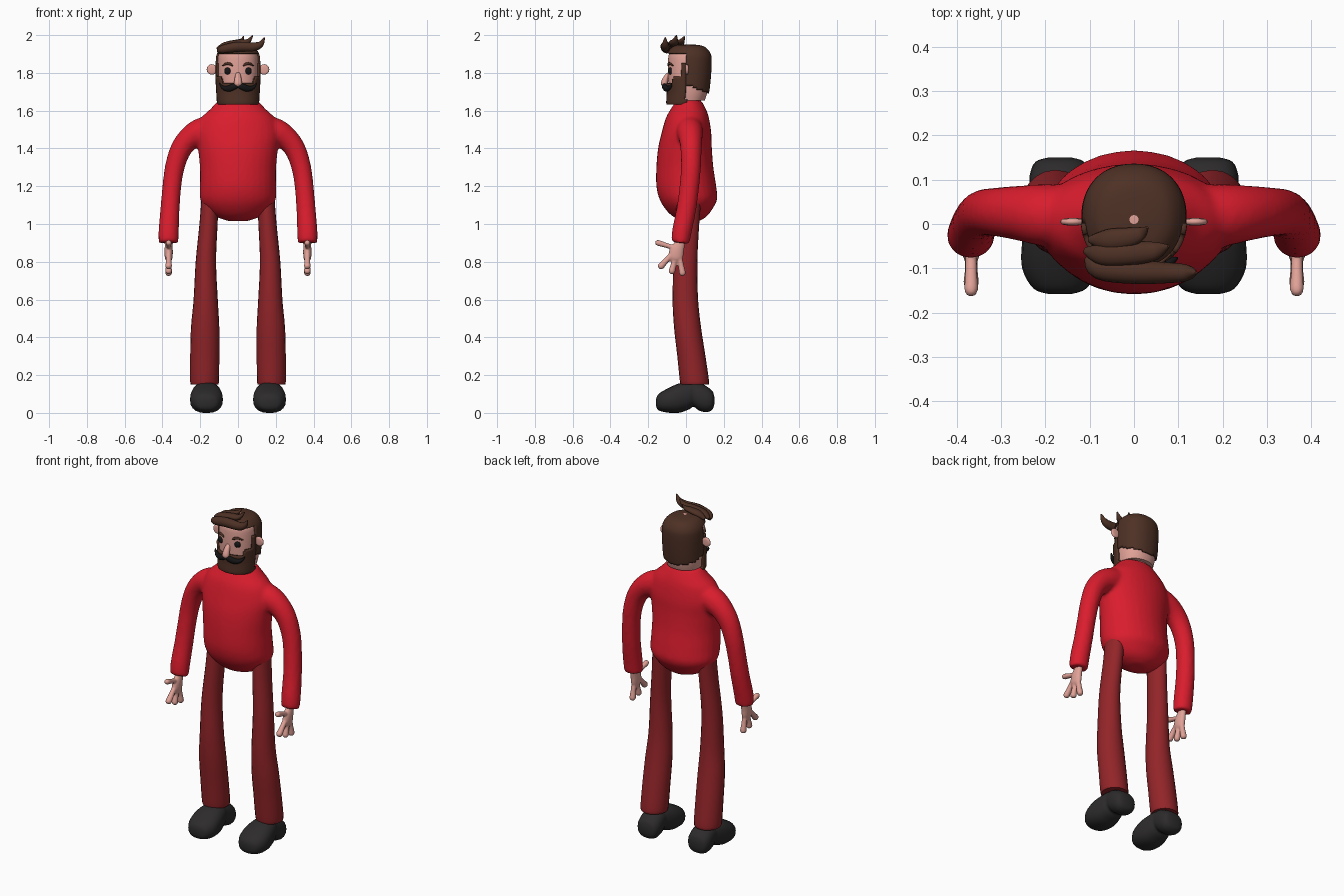
import bpy, bmesh, math
from mathutils import Vector

X, Y, Z = Vector((1, 0, 0)), Vector((0, 1, 0)), Vector((0, 0, 1))


def material(name, rgb):
    m = bpy.data.materials.new(name)
    m.diffuse_color = (*rgb, 1)
    return m


RED = material("sweater red", (0.70, 0.012, 0.026))
MAROON = material("trouser dark red", (0.29, 0.018, 0.022))
SKIN = material("skin pink", (0.75, 0.36, 0.31))
HAIR = material("hair brown", (0.075, 0.030, 0.018))
BLACK = material("shoe black", (0.026, 0.024, 0.024))
INK = material("ink black", (0.008, 0.008, 0.009))


def spline(rows, sub):
    """Catmull-Rom through rows of numbers."""
    out, n = [], len(rows)
    for i in range(n - 1):
        a, b, c, d = (rows[max(0, min(n - 1, i + k))] for k in (-1, 0, 1, 2))
        for s in range(sub):
            t = s / sub
            out.append([0.5 * (2 * q + (r - p) * t + (2 * p - 5 * q + 4 * r - w) * t * t
                               + (3 * q - p - 3 * r + w) * t ** 3) for p, q, r, w in zip(a, b, c, d)])
    return out + [list(rows[-1])]


def loft(bm, rows, ref=X, normal=None, seg=20, p=2.0, sub=4):
    """Skin rings (x, y, z, radius along ref, other radius)."""
    rows = spline(rows, sub)
    pts = [Vector(r[:3]) for r in rows]
    rings = []
    for i, r in enumerate(rows):
        t = normal or (pts[min(i + 1, len(pts) - 1)] - pts[max(i - 1, 0)]).normalized()
        u = (ref - t * ref.dot(t)).normalized()
        v = t.cross(u)
        ring = []
        for k in range(seg):
            c, s = math.cos(2 * math.pi * k / seg), math.sin(2 * math.pi * k / seg)
            ca = math.copysign(abs(c) ** (2 / p), c) * max(r[3], 0.0008)
            sb = math.copysign(abs(s) ** (2 / p), s) * max(r[4], 0.0008)
            ring.append(bm.verts.new(pts[i] + u * ca + v * sb))
        rings.append(ring)
    for a, b in zip(rings, rings[1:]):
        for k in range(seg):
            j = (k + 1) % seg
            bm.faces.new((a[k], a[j], b[j], b[k]))
    bm.faces.new(rings[0][::-1])
    bm.faces.new(rings[-1])


def finish(name, bm, mat, mirror=False, voxel=0, smooth=0, angle=50):
    bmesh.ops.recalc_face_normals(bm, faces=bm.faces)
    me = bpy.data.meshes.new(name)
    bm.to_mesh(me)
    bm.free()
    me.materials.append(mat)
    ob = bpy.data.objects.new(name, me)
    bpy.context.collection.objects.link(ob)
    bpy.ops.object.select_all(action='DESELECT')
    bpy.context.view_layer.objects.active = ob
    ob.select_set(True)
    bpy.ops.object.shade_smooth_by_angle(angle=math.radians(angle))
    if voxel:
        m = ob.modifiers.new("blend", 'REMESH')
        m.mode, m.voxel_size, m.use_smooth_shade = 'VOXEL', voxel, True
        m = ob.modifiers.new("soften", 'SMOOTH')
        m.iterations = smooth
    if mirror:
        ob.modifiers.new("mirror", 'MIRROR')
    return ob


def part(name, rows, mat, mirror=False, **kw):
    bm = bmesh.new()
    loft(bm, rows, **kw)
    return finish(name, bm, mat, mirror)


def slices(table, grow=0.0):
    """Rows from (z, half width, front y, back y)."""
    return [(0, (f + b) / 2, z, w + grow, (b - f) / 2 + grow) for z, w, f, b in table]


# Sweater: body and both sleeves blended into one skin
bm = bmesh.new()
loft(bm, slices([(1.015, .05, -.02, .07), (1.04, .12, -.07, .11), (1.08, .17, -.11, .14),
                 (1.13, .20, -.14, .165), (1.20, .202, -.157, .16), (1.30, .202, -.157, .145),
                 (1.40, .212, -.148, .137), (1.48, .22, -.13, .134), (1.56, .195, -.107, .122),
                 (1.61, .145, -.08, .105), (1.655, .105, -.05, .08)]), normal=Z, seg=32)
for s in (1, -1):
    loft(bm, [(s * x, y, z, a, b) for x, y, z, a, b in
              [(.10, .015, 1.52, .07, .07), (.20, .02, 1.487, .07, .072), (.26, .025, 1.45, .062, .062),
               (.305, .027, 1.39, .056, .056), (.335, .026, 1.30, .053, .052), (.35, .018, 1.20, .052, .050),
               (.36, .002, 1.08, .052, .051), (.367, -.022, .96, .052, .054), (.368, -.03, .90, .048, .052)]],
         ref=Y)
finish("sweater", bm, RED, voxel=0.011, smooth=4)

# Trouser legs
part("trouser_leg", [(x, (f + b) / 2, z, w, (b - f) / 2) for z, x, w, f, b in
                     [(.15, .177, .068, -.025, .115), (.165, .177, .076, -.032, .122),
                      (.30, .176, .077, -.046, .103), (.45, .174, .075, -.063, .08),
                      (.60, .171, .064, -.071, .064), (.80, .170, .054, -.066, .06),
                      (1.0, .156, .048, -.056, .07), (1.13, .148, .046, -.05, .08)]],
     MAROON, mirror=True, normal=Z)

# Shoes: toe, arch notch and heel
part("shoe", [(.167, y, (lo + hi) / 2, w, (hi - lo) / 2) for y, w, lo, hi in
              [(-.158, .025, .035, .075), (-.145, .06, .014, .10), (-.10, .085, .002, .128),
               (-.04, .085, .0, .155), (.015, .074, .018, .165), (.04, .066, .032, .165),
               (.07, .068, .012, .16), (.11, .068, .004, .14), (.14, .055, .018, .115),
               (.15, .025, .045, .085)]],
     BLACK, mirror=True, normal=Y, p=2.4)

# Hands: palm, thumb and three fingers
bm = bmesh.new()
HX = .367
loft(bm, [(HX, -.025, .95, .017, .026), (HX, -.032, .90, .019, .028), (HX, -.048, .86, .022, .038),
          (HX, -.055, .82, .020, .038), (HX, -.058, .80, .010, .025)])
for y0, z0, y1, z1, r in [(-.05, .87, -.163, .905, .016), (-.075, .84, -.143, .765, .018),
                          (-.055, .83, -.078, .735, .018), (-.035, .83, -.016, .725, .018)]:
    loft(bm, [(HX, y0 + (y1 - y0) * t, z0 + (z1 - z0) * t, r * k, r * k)
              for t, k in ((0, .8), (.5, .85), (.85, 1), (.96, .7), (1, .2))], seg=12, sub=2)
finish("hand", bm, SKIN, mirror=True, voxel=0.0055, smooth=2)

# Head and neck
HEAD = [(1.655, .096, -.08, .10), (1.70, .104, -.09, .113), (1.78, .108, -.095, .122),
        (1.86, .108, -.095, .126), (1.90, .102, -.09, .121), (1.93, .082, -.07, .10),
        (1.945, .055, -.045, .07), (1.951, .01, .0, .02)]
part("head", slices(HEAD), SKIN, normal=Z, seg=48, p=2.2)
part("neck", slices([(1.60, .07, -.05, .08), (1.67, .07, -.05, .08)]), SKIN, normal=Z)


def shell(name, table, grow, keep):
    """Thick layer over the head, kept where the rule holds."""
    bm = bmesh.new()
    loft(bm, slices(table, grow), normal=Z, seg=64, p=2.2, sub=7)
    bad = [f for f in bm.faces if not keep(f.calc_center_median())]
    bmesh.ops.delete(bm, geom=bad, context='FACES')
    ob = finish(name, bm, HAIR)
    m = ob.modifiers.new("thickness", 'SOLIDIFY')
    m.thickness, m.offset = 0.012, -1


shell("hair_cap", HEAD, .010,
      lambda c: c.z > 1.903 or (c.y > -.004 and c.z > 1.738 - .36 * c.y))
shell("beard", [(1.634, .085, -.075, .08), (1.637, .098, -.092, .10)] + HEAD[1:4], .012,
      lambda c: c.y < 0 and (c.z < 1.75 or (c.y > -.07 and c.z < 1.775) or (c.y > -.02 and c.z < 1.85)))
# Beard underside
part("beard_underside", [(0, -.03, 1.637, .09, .062), (0, -.03, 1.67, .10, .06)], HAIR, normal=Z, seg=32)

# Swept locks of the quiff
locks = [
    ("front_lock", [(-.105, -.075, 1.915, .008, .008), (-.08, -.10, 1.925, .024, .022),
                    (.0, -.108, 1.938, .027, .027), (.08, -.11, 1.938, .023, .024),
                    (.12, -.11, 1.952, .018, .017), (.14, -.11, 1.988, .003, .003)]),
    ("middle_lock", [(-.11, -.06, 1.925, .008, .008), (-.07, -.068, 1.943, .026, .020),
                     (.0, -.066, 1.957, .026, .019), (.05, -.06, 1.965, .020, .014),
                     (.078, -.05, 1.998, .003, .003)]),
    ("back_lock", [(-.10, -.035, 1.93, .008, .008), (-.06, -.036, 1.95, .024, .016),
                   (-.01, -.03, 1.962, .022, .014), (.018, -.02, 1.972, .014, .010),
                   (.03, -.008, 1.993, .003, .003)])]
for name, rows in locks:
    part(name, rows, HAIR, ref=Y, seg=14)

# Ears: thin discs facing forward
part("ear", [(.138, .005 + d, 1.818, r, r) for d, r in
             ((-.008, .012), (-.006, .024), (0, .028), (.006, .024), (.008, .012))],
     SKIN, mirror=True, normal=Y, sub=2)

# Nose
part("nose", [(0, -.085, 1.80, .010, .008), (0, -.10, 1.785, .015, .012), (0, -.112, 1.757, .020, .017),
              (0, -.116, 1.738, .020, .017), (0, -.118, 1.727, .008, .007)], SKIN, seg=16)

# Eyes and brows
part("eye", [(.054, -.084 + d, 1.81, r, r) for d, r in
             ((.006, .018), (0, .018), (-.007, .014), (-.010, .004))], INK, mirror=True, normal=Y, sub=2)
part("eyebrow", [(.028, -.094, 1.836, .003, .003), (.04, -.093, 1.846, .006, .007),
                 (.06, -.085, 1.849, .006, .007), (.082, -.068, 1.838, .003, .003)],
     HAIR, mirror=True, ref=Y, seg=10)

# Moustache
part("moustache", [(0, -.112, 1.732, .010, .010), (.02, -.114, 1.728, .013, .017),
                   (.045, -.106, 1.718, .013, .017), (.07, -.093, 1.718, .012, .012),
                   (.088, -.082, 1.73, .008, .007), (.098, -.076, 1.745, .002, .002)],
     INK, mirror=True, ref=Y, seg=14)
